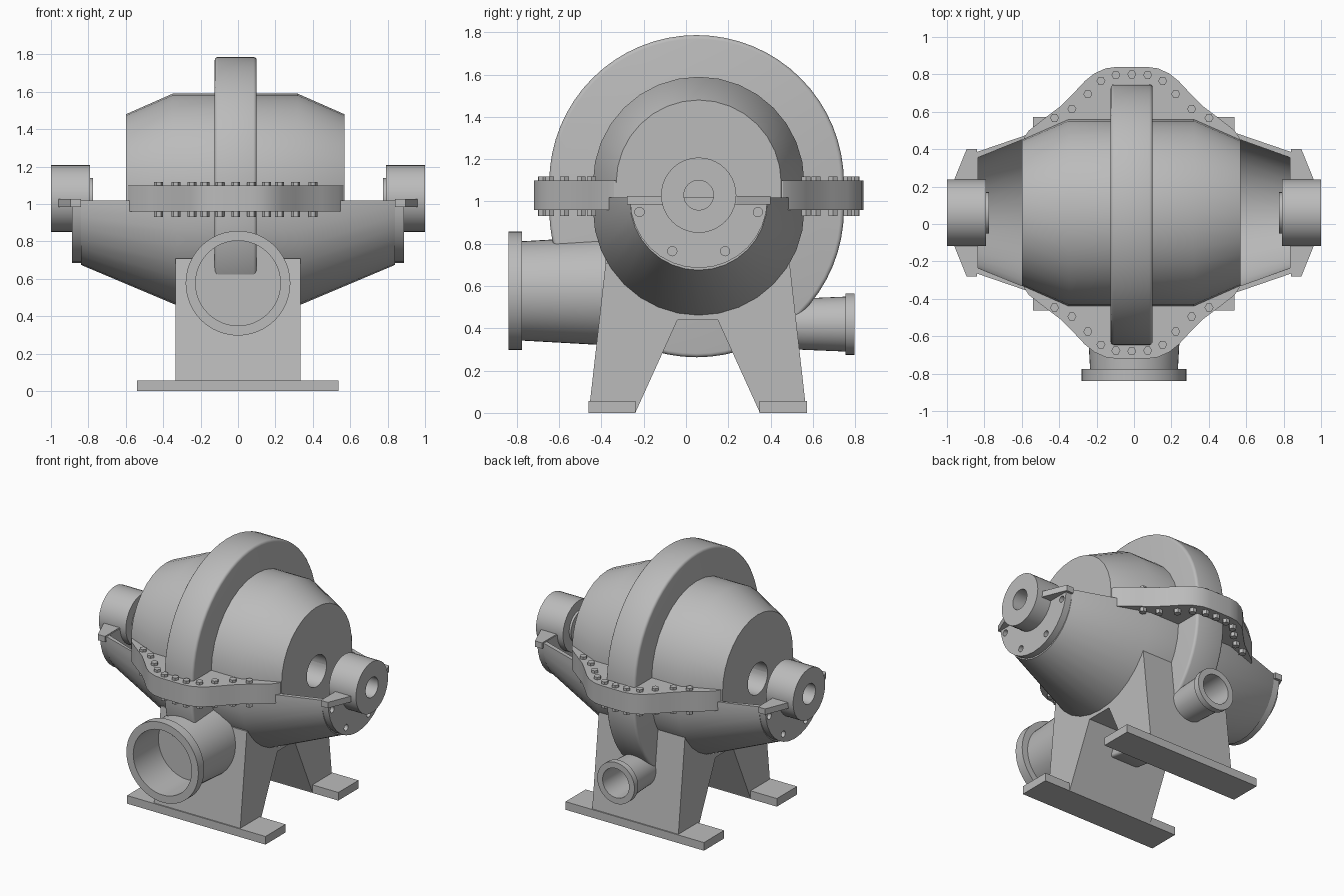
import bpy, bmesh
from math import sin, cos, pi, radians
from mathutils import Vector

cube = bpy.data.objects.get("Cube")
if cube:
    bpy.data.objects.remove(cube, do_unlink=True)

steel = bpy.data.materials.new("cast_grey")
steel.use_nodes = True
GREY = (0.5, 0.5, 0.5, 1)
steel.diffuse_color = GREY
steel.node_tree.nodes["Principled BSDF"].inputs["Base Color"].default_value = GREY

CY, CZ = 0.06, 1.03          # shaft axis
TOP, LOW = 1.09, 0.96        # arc centres of the upper and lower halves
MID = -0.012                 # middle of the casing along the shaft


def loft(name, sections):
    """Skin a row of matching outlines and cap both ends."""
    bm = bmesh.new()
    rings = [[bm.verts.new(p) for p in s] for s in sections]
    n = len(rings[0])
    for a, b in zip(rings, rings[1:]):
        for i in range(n):
            j = (i + 1) % n
            bm.faces.new((a[i], a[j], b[j], b[i]))
    bm.faces.new(rings[0])
    bm.faces.new(rings[-1])
    bmesh.ops.recalc_face_normals(bm, faces=bm.faces)
    me = bpy.data.meshes.new(name)
    bm.to_mesh(me)
    bm.free()
    me.materials.append(steel)
    ob = bpy.data.objects.new(name, me)
    bpy.context.collection.objects.link(ob)
    return ob


def activate(ob):
    bpy.ops.object.select_all(action='DESELECT')
    ob.select_set(True)
    bpy.context.view_layer.objects.active = ob


def smooth(ob, angle=30):
    activate(ob)
    bpy.ops.object.shade_smooth_by_angle(angle=radians(angle))


def cut(ob, cutter):
    mod = ob.modifiers.new("cut", 'BOOLEAN')
    mod.operation, mod.solver, mod.object = 'DIFFERENCE', 'EXACT', cutter
    activate(ob)
    bpy.ops.object.modifier_apply(modifier=mod.name)
    bpy.data.objects.remove(cutter, do_unlink=True)


def half(x, zc, r, flat, up, n=16):
    """Half-round section across the shaft, closed by a flat edge."""
    s = 1 if up else -1
    arc = [(x, CY + r * cos(pi * i / n), zc + s * r * sin(pi * i / n)) for i in range(n + 1)]
    return arc + [(x, CY - r, flat), (x, CY + r, flat)]


def turned(name, axis, centre, profile, n=40):
    """Turn (position, radius) pairs around an axis through centre."""
    secs = []
    for t, r in profile:
        ring = []
        for i in range(n):
            a, b = r * cos(2 * pi * i / n), r * sin(2 * pi * i / n)
            off = {'X': (t, a, b), 'Y': (a, t, b), 'Z': (a, b, t)}[axis]
            ring.append(Vector(centre) + Vector(off))
        secs.append(ring)
    return loft(name, secs)


def slab(name, outline, z0, z1):
    return loft(name, [[(x, y, z) for x, y in outline] for z in (z0, z1)])


def bore():
    return turned("bore_cutter", 'X', (0, CY, CZ), [(-0.7, 0.11), (0.7, 0.11)])


# upper casing
upper = loft("upper_casing", [half(x, TOP, r, 1.0, True) for x, r in
             ((-0.6, 0.39), (-0.35, 0.5), (0.32, 0.5), (0.57, 0.39))])
cut(upper, bore())
smooth(upper)

# lower casing with an open trough at each end
lower = loft("lower_casing", [half(x, z, r, 1.02, False) for x, z, r in
             ((-0.84, 1.0, 0.325), (-0.33, LOW, 0.5), (0.33, LOW, 0.5), (0.84, 1.0, 0.325))])
for s, x in ((-1, 0.6), (1, 0.57)):
    cut(lower, loft("trough_cutter", [half(s * a, z, r, 1.3, False) for a, z, r in
                    ((x, 0.98, 0.39), (0.835, 1.0, 0.295))]))
cut(lower, bore())
smooth(lower)

# volute ring around the impeller
def ring_section(x, r=0.697, n=32):
    return [(x, CY - 0.01 + r * cos(pi * i / n), TOP + r * sin(pi * i / n)) for i in range(n + 1)] + \
           [(x, CY - 0.01 - r * cos(pi * i / n), LOW - r * sin(pi * i / n)) for i in range(n + 1)]

volute = loft("volute", [ring_section(-0.125), ring_section(0.1)])
bev = volute.modifiers.new("rounded_edges", 'BEVEL')
bev.width, bev.segments = 0.018, 3
bev.limit_method, bev.angle_limit = 'ANGLE', radians(40)
activate(volute)
bpy.ops.object.modifier_apply(modifier=bev.name)
smooth(volute, 35)

# split flanges
edge = [(0.577, 0.40), (0.55, 0.44), (0.46, 0.51), (0.38, 0.57), (0.32, 0.63), (0.25, 0.705),
        (0.2, 0.745), (0.14, 0.772), (0.08, 0.78)]
quarter = edge + [(-x, y) for x, y in reversed(edge)]
outline = [(x + MID, CY + y) for x, y in quarter] + [(x + MID, CY - y) for x, y in reversed(quarter)]
for name, z0, z1 in (("lower_flange", LOW, CZ), ("upper_flange", CZ, 1.1)):
    flange = slab(name, outline, z0, z1)
    cut(flange, bore())
    smooth(flange)

# flange bolts
spots = [(0, 0.74), (0.085, 0.737), (0.165, 0.705), (0.235, 0.635), (0.32, 0.555), (0.413, 0.507)]
for i, (x, y) in enumerate(spots):
    for sx in ((1, -1) if x else (1,)):
        for sy in (1, -1):
            turned(f"flange_bolt_{i}", 'Z', (MID + sx * x, CY + sy * y, 0),
                   [(0.932, 0.024), (1.118, 0.024)], 6)

# bearing ends
for s, side in ((1, "left"), (-1, "right")):
    plate = loft(side + "_end_plate",
                 [half(s * x, 1.01, 0.325, 1.022, False) for x in (0.835, 0.887)])
    for y, z in ((0.28, -0.08), (0.125, -0.265)):
        for sy in (1, -1):
            cut(plate, turned("hole_cutter", 'X', (s * 0.86, CY + sy * y, CZ + z),
                              [(-0.015, 0.022), (0.1, 0.022)] if s > 0 else
                              [(-0.1, 0.022), (0.015, 0.022)], 16))
    smooth(plate)
    housing = turned(side + "_bearing_housing", 'X', (0, CY, CZ), [(s * t, r) for t, r in
                     ((0.775, 0.11), (0.79, 0.11), (0.79, 0.178), (1.0, 0.178), (1.0, 0.07), (0.87, 0.07))])
    smooth(housing)
    for sy in (1, -1):
        wing = [(0.84, 0.34), (0.895, 0.34), (0.96, 0.18), (0.96, 0.15), (0.84, 0.15)]
        slab(side + "_bracket", [(s * x, CY + sy * y) for x, y in wing], 0.985, 1.026)

# suction and discharge pipes
smooth(turned("suction_pipe", 'Y', (0, 0, 0.577), [(-0.38, 0.257), (-0.775, 0.235), (-0.775, 0.28),
              (-0.84, 0.28), (-0.84, 0.227), (-0.56, 0.227)], 48))
smooth(turned("discharge_pipe", 'Y', (MID, 0, 0.42), [(0.4, 0.115), (0.755, 0.13), (0.755, 0.145),
              (0.797, 0.145), (0.797, 0.103), (0.52, 0.1)], 40))

# pedestal and feet
side_profile = [(-0.46, 0), (-0.24, 0), (-0.04, 0.44), (0.15, 0.44),
                (0.35, 0), (0.57, 0), (0.49, 0.71), (-0.38, 0.71)]
loft("pedestal", [[(x, y, z) for y, z in side_profile] for x in (-0.335, 0.335)])
for name, y0, y1 in (("front_foot", -0.462, -0.238), ("back_foot", 0.348, 0.572)):
    slab(name, [(-0.54, y0), (0.537, y0), (0.537, y1), (-0.54, y1)], 0, 0.057)
